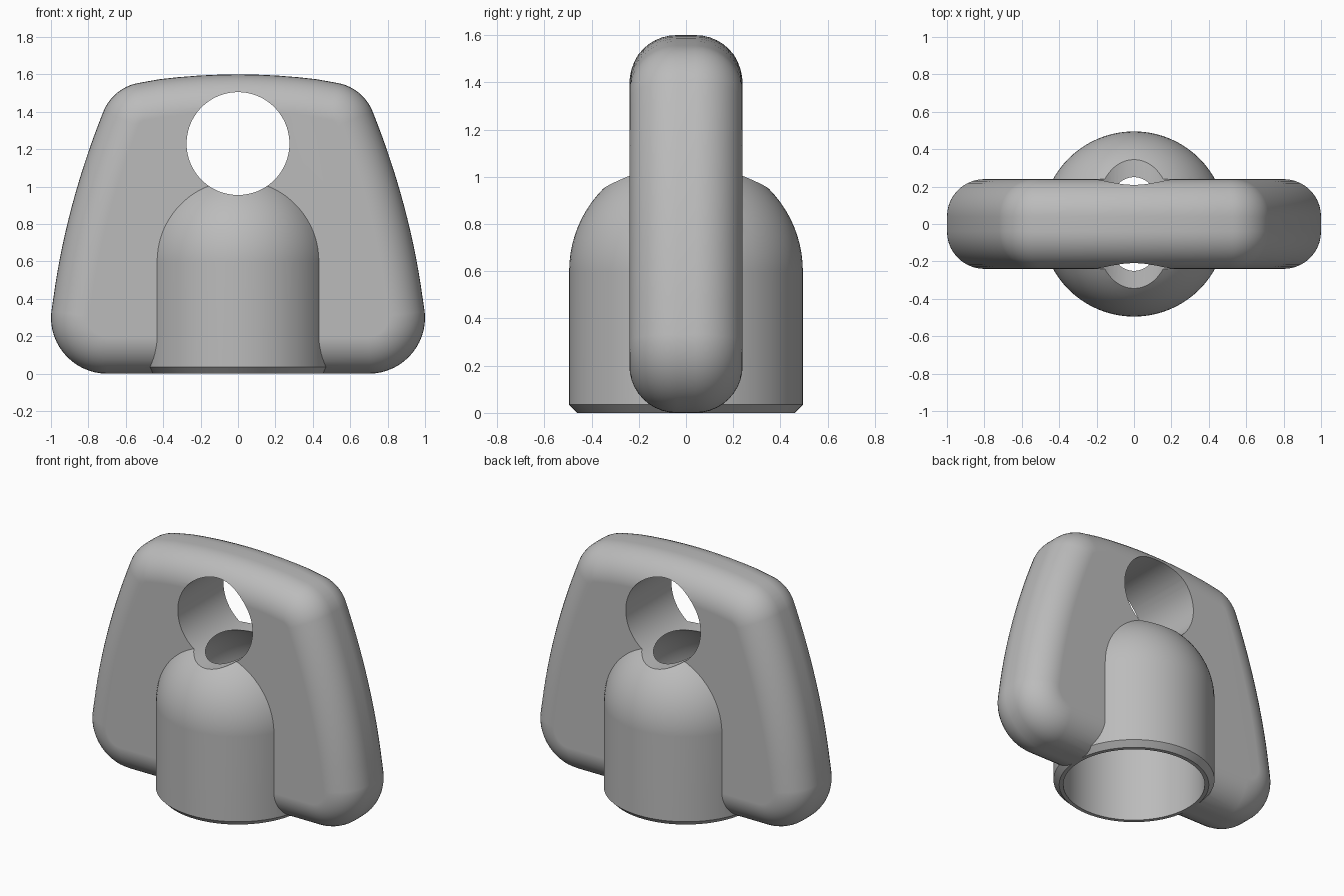
import bpy, bmesh, math
from mathutils import Vector

cube = bpy.data.objects.get("Cube")
if cube:
    bpy.data.objects.remove(cube, do_unlink=True)

grey = bpy.data.materials.new("plain grey")
grey.use_nodes = True
grey.diffuse_color = (0.5, 0.5, 0.5, 1)
grey.node_tree.nodes["Principled BSDF"].inputs["Base Color"].default_value = (0.5, 0.5, 0.5, 1)


def loft(name, rings):
    """Skin a stack of closed rings and cap both ends."""
    bm = bmesh.new()
    rows = [[bm.verts.new(p) for p in ring] for ring in rings]
    n = len(rows[0])
    for a, b in zip(rows, rows[1:]):
        for i in range(n):
            j = (i + 1) % n
            bm.faces.new((a[i], a[j], b[j], b[i]))
    bm.faces.new(rows[0])
    bm.faces.new(rows[-1])
    bmesh.ops.recalc_face_normals(bm, faces=bm.faces)
    mesh = bpy.data.meshes.new(name)
    bm.to_mesh(mesh)
    bm.free()
    mesh.materials.append(grey)
    obj = bpy.data.objects.new(name, mesh)
    bpy.context.collection.objects.link(obj)
    return obj


def lathe(name, profile, sides=80):
    """Turn (radius, height) points about the z axis."""
    turn = [math.tau * i / sides for i in range(sides)]
    return loft(name, [[(r * math.cos(t), r * math.sin(t), z) for t in turn] for r, z in profile])


def arc(cx, cy, r, start, end, steps):
    angles = [math.radians(start + (end - start) * i / steps) for i in range(steps + 1)]
    return [(cx + r * math.cos(a), cy + r * math.sin(a)) for a in angles]


def combine(target, tool, operation):
    mod = target.modifiers.new(operation.lower(), "BOOLEAN")
    mod.operation = operation
    mod.solver = "EXACT"
    mod.object = tool
    bpy.ops.object.select_all(action="DESELECT")
    target.select_set(True)
    bpy.context.view_layer.objects.active = target
    bpy.ops.object.modifier_apply(modifier=mod.name)
    bpy.data.objects.remove(tool, do_unlink=True)


# Wing outline: rounded foot, bowed side, rounded shoulder, crowned top
half = arc(0.7, 0.3, 0.3, -90, 0, 14) + [(0.998, 0.332)]
for i in range(1, 15):
    h = 0.032 + (1.1 - 0.032) * i / 15
    half.append((1 - 0.109 * h - 0.132 * h * h, 0.3 + h))
half += arc(0.488, 1.308, 0.25, 22, 81.5, 10)
half += [(x, 1.6 - 0.148 * x * x) for x in (0.42, 0.32, 0.21, 0.1)]
outline = [Vector(p) for p in half + [(0, 1.6)] + [(-x, z) for x, z in reversed(half)]]

# Outward normals of the outline
count = len(outline)
normals = []
for i in range(count):
    d = (outline[(i + 1) % count] - outline[i - 1]).normalized()
    normals.append(Vector((d.y, -d.x)))
normals[0] = normals[-1] = Vector((0, -1))

# Wing plate with fully rounded rim
rim, flat, steps = 0.2, 0.04, 10
sections = []
for side in (-1, 1):
    for i in range(steps + 1):
        t = math.pi / 2 * (steps - i if side < 0 else i) / steps
        inset = rim * (1 - math.cos(t))
        sections.append((side * (flat + rim * math.sin(t)), inset))
rings = []
for y, inset in sections:
    pts = [p - n * inset for p, n in zip(outline, normals)]
    rings.append([(p.x, y, p.y) for p in pts])
body = loft("wing_knob", rings)

# Domed socket with chamfered foot
hub = lathe("hub", [(0.46, 0), (0.495, 0.035)] + arc(0, 0.6, 0.495, 0, 89, 20))
combine(body, hub, "UNION")

# Round-ended bore from below
bore = lathe("bore", [(0.435, -0.1)] + arc(0, 0.6, 0.435, 0, 89, 20))
combine(body, bore, "DIFFERENCE")

# Cross hole through the wing
circle = arc(0, 1.23, 0.275, 0, 360, 80)[:-1]
hole = loft("hole", [[(x, y, z) for x, z in circle] for y in (-0.8, 0.8)])
combine(body, hole, "DIFFERENCE")

# Smooth shading with crisp cut edges
body.select_set(True)
bpy.context.view_layer.objects.active = body
bpy.ops.object.shade_smooth_by_angle(angle=math.radians(25))
weighted = body.modifiers.new("weighted normals", "WEIGHTED_NORMAL")
weighted.keep_sharp = True
